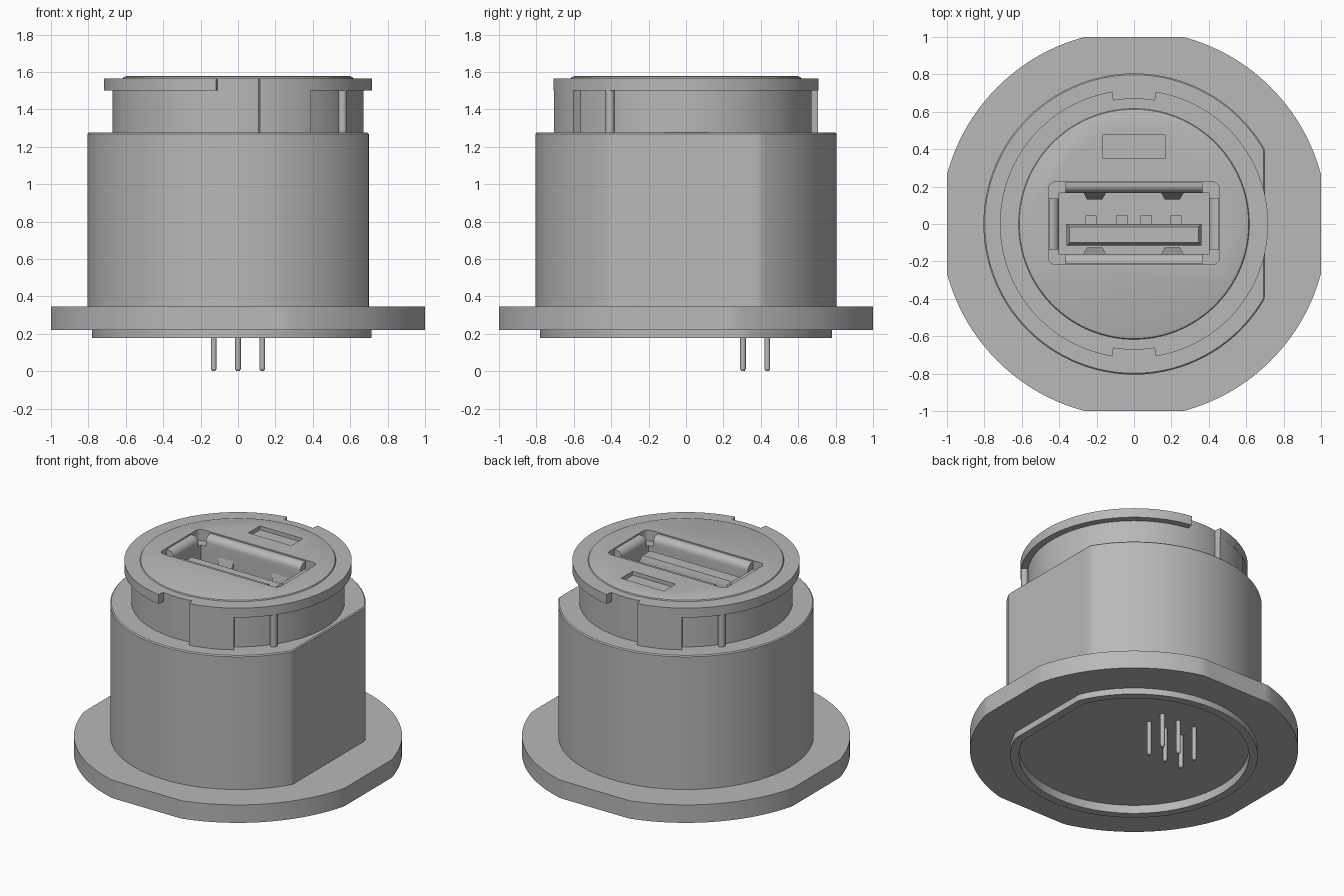
import bpy
import bmesh
from math import cos, sin, pi, radians

cube = bpy.data.objects.get("Cube")
if cube:
    bpy.data.objects.remove(cube, do_unlink=True)

grey = bpy.data.materials.new("plain_grey")
grey.use_nodes = True
colour = (0.48, 0.48, 0.48, 1)
grey.diffuse_color = colour
grey.node_tree.nodes["Principled BSDF"].inputs["Base Color"].default_value = colour


def finish(name, bm):
    """Turn a bmesh into a named grey object."""
    bmesh.ops.recalc_face_normals(bm, faces=bm.faces)
    mesh = bpy.data.meshes.new(name)
    bm.to_mesh(mesh)
    bm.free()
    mesh.materials.append(grey)
    obj = bpy.data.objects.new(name, mesh)
    bpy.context.collection.objects.link(obj)
    return obj


def loft(name, sections):
    """Skin a stack of equal-length 3D loops and cap both ends."""
    bm = bmesh.new()
    loops = [[bm.verts.new(p) for p in s] for s in sections]
    n = len(loops[0])
    for low, high in zip(loops, loops[1:]):
        for i in range(n):
            j = (i + 1) % n
            bm.faces.new((low[i], low[j], high[j], high[i]))
    bm.faces.new(loops[0])
    bm.faces.new(loops[-1])
    return finish(name, bm)


def prism(name, outline, z0, z1):
    return loft(name, [[(x, y, z) for x, y in outline] for z in (z0, z1)])


def circle(r, flat=9, limit=9, n=192, cx=0, cy=0):
    """Circle with an optional flat on +x, or flats on all four sides."""
    pts = []
    for i in range(n):
        x, y = r * cos(2 * pi * i / n), r * sin(2 * pi * i / n)
        pts.append((cx + max(-limit, min(x, flat, limit)),
                    cy + max(-limit, min(y, limit))))
    return pts


def sector(r0, r1, a0, a1, n=64):
    angles = [radians(a0 + (a1 - a0) * i / n) for i in range(n + 1)]
    return ([(r1 * cos(a), r1 * sin(a)) for a in angles]
            + [(r0 * cos(a), r0 * sin(a)) for a in reversed(angles)])


def box(name, x0, x1, y0, y1, z0, z1):
    return prism(name, [(x0, y0), (x1, y0), (x1, y1), (x0, y1)], z0, z1)


def rounded(x, y0, y1, r, n=6):
    pts = []
    for k, (cx, cy) in enumerate([(x - r, y1 - r), (r - x, y1 - r),
                                  (r - x, y0 + r), (x - r, y0 + r)]):
        for i in range(n + 1):
            a = pi / 2 * (k + i / n)
            pts.append((cx + r * cos(a), cy + r * sin(a)))
    return pts


def cut(obj, *cutters):
    bpy.context.view_layer.objects.active = obj
    for c in cutters:
        mod = obj.modifiers.new("cut", 'BOOLEAN')
        mod.operation = 'DIFFERENCE'
        mod.solver = 'EXACT'
        mod.object = c
        bpy.ops.object.modifier_apply(modifier=mod.name)


# Mounting flange, base rim and hollow underside
flange = prism("flange", circle(1.034, limit=1.0), 0.22, 0.345)
rim = prism("base_rim", circle(0.78, flat=0.715), 0.177, 0.25)
underside = prism("underside_cutter", circle(0.725, flat=0.66), 0.1, 0.235)
cut(flange, underside)
cut(rim, underside)

# Main barrel with one flat side and a fine top chamfer
barrel = loft("barrel", [[(x, y, z) for x, y in circle(0.805 - d, flat=0.7 - d)]
                         for z, d in ((0.3, 0), (1.268, 0), (1.275, 0.007))])

# Neck and raised face plate
neck = prism("neck", circle(0.672), 1.275, 1.565)
face_plate = loft("face_plate", [[(x, y, z) for x, y in circle(r)]
                                 for z, r in ((1.565, 0.617), (1.572, 0.613), (1.577, 0.6))])

# Socket opening, its shallow surround and the small marker pocket
cavity = box("cavity_cutter", -0.4, 0.4, -0.16, 0.167, 0.9, 1.7)
surround = prism("surround_cutter", rounded(0.458, -0.217, 0.225, 0.04), 1.5, 1.7)
pocket = box("pocket_cutter", -0.165, 0.165, 0.35, 0.477, 1.55, 1.7)
cut(barrel, cavity)
cut(neck, cavity, surround, pocket)
cut(face_plate, surround, pocket)
for helper in (underside, cavity, surround, pocket):
    bpy.data.objects.remove(helper, do_unlink=True)

# Bayonet ring halves, lugs and stop ribs, repeated half a turn apart
for side, turn in (("front", 0), ("back", 180)):
    prism("ring_" + side, sector(0.67, 0.717, turn - 80.6, turn + 80.6), 1.5, 1.565)
    prism("lug_" + side, sector(0.66, 0.716, turn - 80.6, turn - 57, 24), 1.275, 1.5)
    a = radians(turn - 36)
    prism("stop_rib_" + side, circle(0.023, n=24, cx=0.691 * cos(a), cy=0.691 * sin(a)),
          1.275, 1.5)


def lip(name, inner, outer, half, along_x):
    """Flared lip: flat on top, rounded down into the opening."""
    w = outer - inner
    profile = [(inner + w, 1.45), (inner, 1.45)]
    for i in range(9):
        a = pi / 2 * i / 8
        profile.append((inner + w * 0.75 * (1 - cos(a)), 1.525 + 0.045 * sin(a)))
    profile += [(outer, 1.57)]
    ends = []
    for e in (-half, half):
        ends.append([(e, d, z) if along_x else (d, e, z) for d, z in profile])
    loft(name, ends)


lip("socket_lip_back", 0.167, 0.222, 0.365, True)
lip("socket_lip_front", -0.16, -0.214, 0.365, True)
lip("socket_lip_left", 0.4, 0.455, 0.135, False)
lip("socket_lip_right", -0.4, -0.455, 0.135, False)

# Contact tongue with a chamfered end
loft("tongue", [[(x, y, z) for x, y in ((-0.36 + d, -0.115 + d), (0.36 - d, -0.115 + d),
                                        (0.36 - d, -d), (-0.36 + d, -d))]
                for z, d in ((0.9, 0), (1.46, 0), (1.5, 0.015))])
for i, x in enumerate((-0.23, -0.065, 0.065, 0.225)):
    box(f"contact_{i + 1}", x - 0.03, x + 0.03, -0.005, 0.045, 0.9, 1.4)

# Spring tabs leaning in from the cavity walls
for wall, reach, side in ((0.167, 0.13, "back"), (-0.16, -0.125, "front")):
    for x, hand in ((-0.21, "right"), (0.205, "left")):
        loft(f"spring_{side}_{hand}",
             [[(x - 0.06, wall, z0), (x + 0.06, wall, z0), (x + 0.06, wall, z1), (x - 0.06, wall, z1)]
              if d == wall else
              [(x - 0.04, d, z0), (x + 0.04, d, z0), (x + 0.04, d, z1), (x - 0.04, d, z1)]
              for d, z0, z1 in ((wall, 1.15, 1.45), (reach, 1.24, 1.3))])

# Two rows of three solder pins with tapered tips
for row, y in enumerate((0.305, 0.435)):
    for col, x in enumerate((-0.13, 0, 0.13)):
        loft(f"pin_{row + 1}_{col + 1}",
             [[(px, py, z) for px, py in circle(r, n=16, cx=x, cy=y)]
              for z, r in ((0, 0.008), (0.012, 0.015), (0.25, 0.015))])

# Smooth curved walls, keep edges sharp
bpy.ops.object.select_all(action='DESELECT')
for obj in bpy.context.scene.objects:
    if obj.type == 'MESH':
        obj.select_set(True)
        bpy.context.view_layer.objects.active = obj
bpy.ops.object.shade_smooth_by_angle(angle=radians(25))
